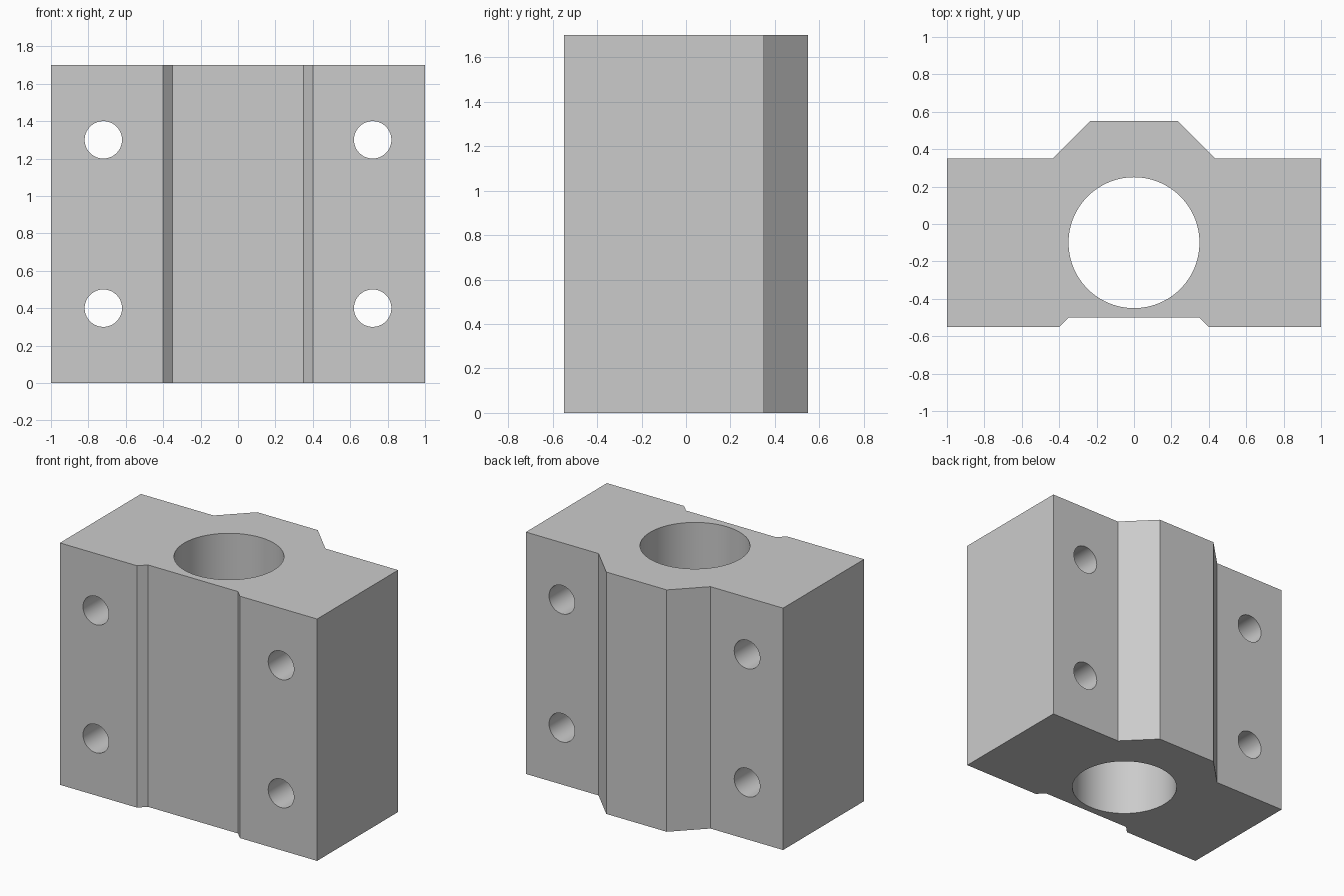
import bpy
import bmesh
from math import radians

if "Cube" in bpy.data.objects:
    bpy.data.objects.remove(bpy.data.objects["Cube"], do_unlink=True)

HEIGHT = 1.7
GREY = (0.6, 0.6, 0.6, 1.0)

metal = bpy.data.materials.new("plain grey metal")
metal.use_nodes = True
metal.diffuse_color = GREY
metal.node_tree.nodes["Principled BSDF"].inputs["Base Color"].default_value = GREY


def extruded_block(name, half_profile, height):
    """Mirror a half outline across x = 0 and extrude it upwards."""
    outline = half_profile + [(-x, y) for x, y in reversed(half_profile)]
    bm = bmesh.new()
    base = bm.faces.new([bm.verts.new((x, y, 0)) for x, y in outline])
    top = bmesh.ops.extrude_face_region(bm, geom=[base])["geom"]
    bmesh.ops.translate(bm, vec=(0, 0, height),
                        verts=[v for v in top if isinstance(v, bmesh.types.BMVert)])
    bmesh.ops.recalc_face_normals(bm, faces=bm.faces)
    mesh = bpy.data.meshes.new(name)
    bm.to_mesh(mesh)
    bm.free()
    mesh.materials.append(metal)
    obj = bpy.data.objects.new(name, mesh)
    bpy.context.collection.objects.link(obj)
    return obj


def drill(target, radius, location, rotation=(0, 0, 0), sides=64):
    """Cut a round through hole and remove the cutter."""
    bpy.ops.mesh.primitive_cylinder_add(vertices=sides, radius=radius, depth=4,
                                        location=location, rotation=rotation)
    cutter = bpy.context.object
    cutter.name = "hole_cutter"
    cutter.hide_render = True
    cutter.data.materials.append(metal)
    mod = target.modifiers.new("hole", "BOOLEAN")
    mod.operation = "DIFFERENCE"
    mod.solver = "EXACT"
    mod.object = cutter
    bpy.context.view_layer.objects.active = target
    bpy.ops.object.modifier_apply(modifier=mod.name)
    bpy.data.objects.remove(cutter, do_unlink=True)


# Block with a shallow front channel and a chamfered rear boss
block = extruded_block("bearing_block", [
    (0.35, -0.5), (0.4, -0.55), (1, -0.55),
    (1, 0.35), (0.435, 0.35), (0.235, 0.55)], HEIGHT)

# Vertical shaft bore
drill(block, 0.35, (0, -0.1, HEIGHT / 2), sides=96)

# Four mounting holes from front to back
for x in (-0.72, 0.72):
    for z in (0.4, 1.3):
        drill(block, 0.1, (x, 0, z), (radians(90), 0, 0))

# Smooth bore walls, crisp edges elsewhere
bpy.ops.object.select_all(action="DESELECT")
block.select_set(True)
bpy.context.view_layer.objects.active = block
bpy.ops.object.shade_smooth_by_angle(angle=radians(30))
